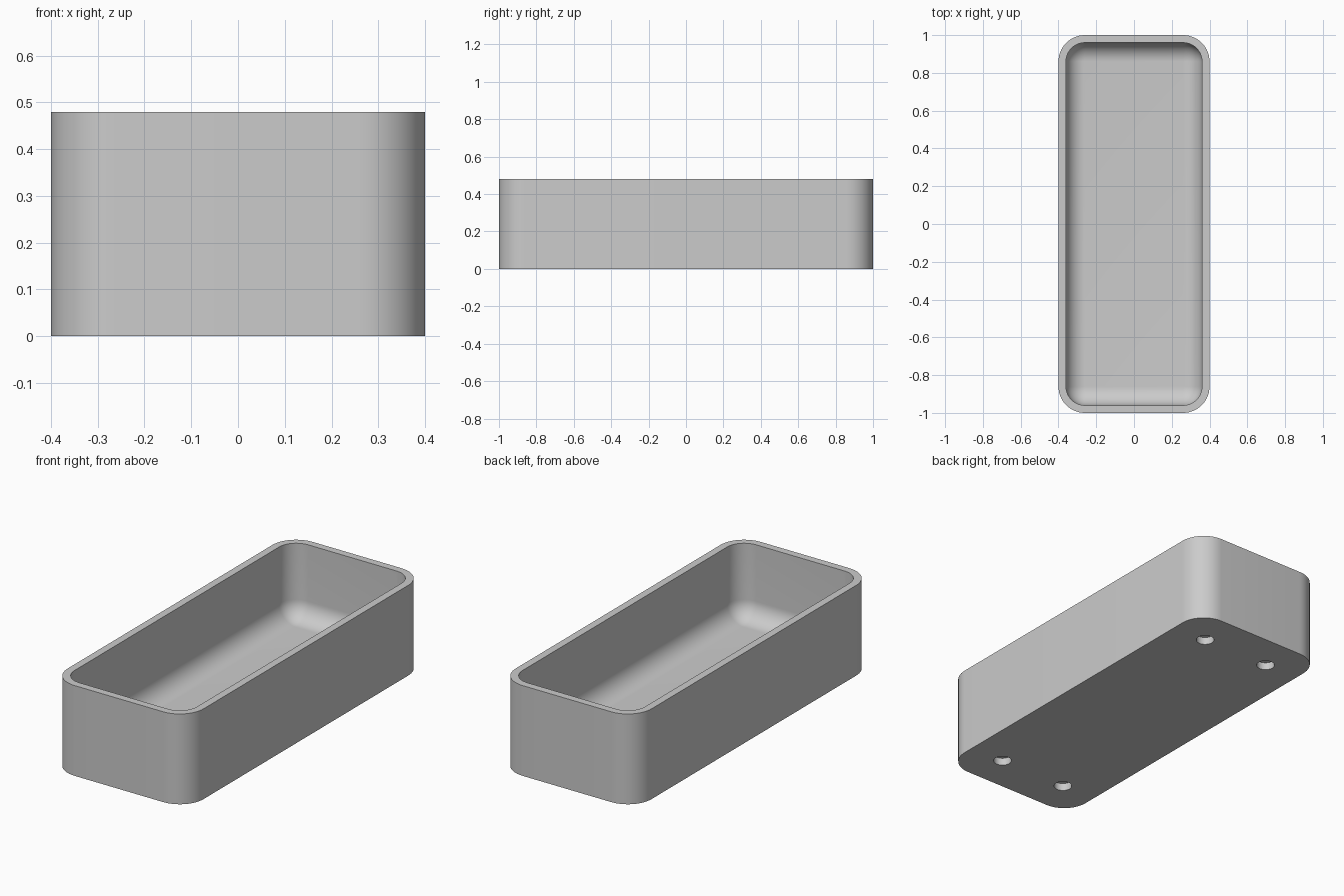
import bpy
import bmesh
from math import cos, sin, pi

HALF_X, HALF_Y, HEIGHT = 0.40, 1.00, 0.48
CORNER, WALL, FLOOR, FILLET = 0.14, 0.04, 0.08, 0.10
HOLE_X, HOLE_Y, HOLE_RADIUS, HOLE_DEPTH = 0.20, 0.80, 0.045, 0.04
SEGMENTS = 14

cube = bpy.data.objects.get("Cube")
if cube:
    bpy.data.objects.remove(cube, do_unlink=True)

grey = bpy.data.materials.new("plain grey")
grey.use_nodes = True
colour = (0.6, 0.6, 0.6, 1)
grey.diffuse_color = colour
grey.node_tree.nodes["Principled BSDF"].inputs["Base Color"].default_value = colour


def make_object(name, bm):
    bmesh.ops.recalc_face_normals(bm, faces=bm.faces)
    mesh = bpy.data.meshes.new(name)
    bm.to_mesh(mesh)
    bm.free()
    mesh.materials.append(grey)
    obj = bpy.data.objects.new(name, mesh)
    bpy.context.collection.objects.link(obj)
    return obj


def rounded_ring(bm, inset, z):
    """Rounded rectangle of vertices, inset from the outer wall."""
    r = max(CORNER - inset, 0)
    ring = []
    for quarter, (sx, sy) in enumerate([(1, 1), (-1, 1), (-1, -1), (1, -1)]):
        for i in range(SEGMENTS + 1):
            a = (quarter + i / SEGMENTS) * pi / 2
            ring.append(bm.verts.new((sx * (HALF_X - CORNER) + r * cos(a),
                                      sy * (HALF_Y - CORNER) + r * sin(a), z)))
    return ring


# Tray: outer wall, flat rim, inner wall and rounded transition to the floor
bm = bmesh.new()
profile = [(0, 0), (0, HEIGHT), (WALL, HEIGHT)]
for i in range(SEGMENTS + 1):
    a = i / SEGMENTS * pi / 2
    profile.append((WALL + FILLET * (1 - cos(a)), FLOOR + FILLET * (1 - sin(a))))
rings = [rounded_ring(bm, inset, z) for inset, z in profile]
for low, high in zip(rings, rings[1:]):
    for i in range(len(low)):
        j = (i + 1) % len(low)
        bm.faces.new((low[i], low[j], high[j], high[i]))
bm.faces.new(rings[0])
bm.faces.new(rings[-1])
bmesh.ops.remove_doubles(bm, verts=bm.verts, dist=1e-5)
tray = make_object("tray", bm)

# Four shallow round recesses in the underside
bm = bmesh.new()
for sx in (-1, 1):
    for sy in (-1, 1):
        new = bmesh.ops.create_cone(bm, cap_ends=True, segments=32, radius1=HOLE_RADIUS,
                                    radius2=HOLE_RADIUS, depth=2 * HOLE_DEPTH)
        bmesh.ops.translate(bm, verts=new["verts"], vec=(sx * HOLE_X, sy * HOLE_Y, 0))
cutter = make_object("recess_cutter", bm)
cutter.hide_render = True

cut = tray.modifiers.new("recesses", 'BOOLEAN')
cut.operation = 'DIFFERENCE'
cut.solver = 'EXACT'
cut.object = cutter
bpy.ops.object.select_all(action='DESELECT')
tray.select_set(True)
bpy.context.view_layer.objects.active = tray
bpy.ops.object.modifier_apply(modifier=cut.name)
bpy.data.objects.remove(cutter, do_unlink=True)

bpy.ops.object.shade_smooth_by_angle(angle=pi / 6)
